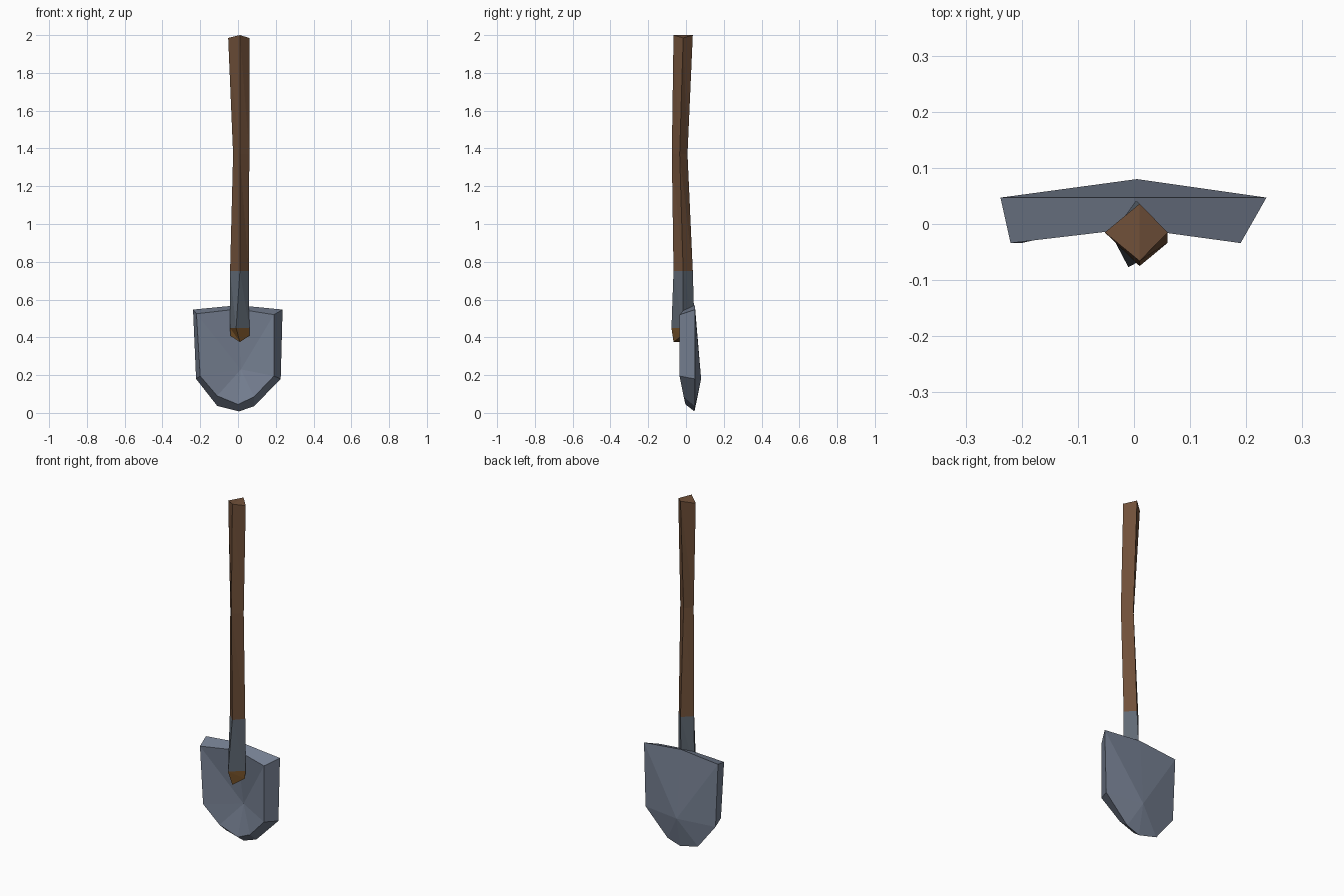
import bpy, bmesh

if "Cube" in bpy.data.objects:
    bpy.data.objects.remove(bpy.data.objects["Cube"])


def material(name, rgb):
    lin = [((c / 255 + 0.055) / 1.055) ** 2.4 for c in rgb]
    m = bpy.data.materials.new(name)
    m.diffuse_color = (*lin, 1)
    m.use_nodes = True
    m.node_tree.nodes["Principled BSDF"].inputs["Base Color"].default_value = m.diffuse_color
    return m


wood = material("brown wood", (112, 80, 57))
end_wood = material("ochre wood", (108, 74, 36))
steel = material("blue grey steel", (118, 128, 146))
dark_steel = material("dark steel", (96, 105, 116))


def finish(name, bm, mat):
    bmesh.ops.recalc_face_normals(bm, faces=bm.faces[:])
    me = bpy.data.meshes.new(name)
    bm.to_mesh(me)
    bm.free()
    me.materials.append(mat)
    ob = bpy.data.objects.new(name, me)
    bpy.context.collection.objects.link(ob)
    return ob


def diamond(z, left, right, front, back, ridge_front=0.01, ridge_back=0.01, dz=0.0):
    """Four-cornered cross-section; side corners shifted by dz in height."""
    my = (front + back) / 2
    return [(left, my, z + dz), (ridge_front, front, z),
            (right, my, z + dz), (ridge_back, back, z)]


def diamond_rod(name, rings, mat):
    bm = bmesh.new()
    rows = [[bm.verts.new(p) for p in r] for r in rings]
    for a, b in zip(rows, rows[1:]):
        for i in range(4):
            j = (i + 1) % 4
            bm.faces.new((a[i], a[j], b[j]))
            bm.faces.new((a[i], b[j], b[i]))
    # ends folded along the front-back ridge
    for l, f, r, k in (rows[0], rows[-1]):
        bm.faces.new((l, f, k))
        bm.faces.new((f, r, k))
    return finish(name, bm, mat)


# Shaft, metal socket and exposed wooden end share their joining sections
top = diamond(2.0, -0.052, 0.06, -0.066, 0.036, dz=-0.015)
waist = diamond(1.37, -0.026, 0.06, -0.075, 0.008)
joint = diamond(0.75, -0.042, 0.057, -0.066, 0.036)
socket_end = diamond(0.45, -0.042, 0.06, -0.077, 0.045, -0.01, 0.0)
tip = diamond(0.375, -0.04, 0.06, -0.066, 0.02, dz=0.033)
diamond_rod("handle", [top, waist, joint], wood)
diamond_rod("socket", [joint, socket_end], dark_steel)
diamond_rod("handle_end", [socket_end, tip], end_wood)

# Blade: front and back outlines, each fanned to an off-plane centre
front = [(-0.22, -0.034, 0.525), (0, -0.008, 0.55), (0.19, -0.034, 0.52),
         (0.19, -0.034, 0.195), (0.085, -0.012, 0.085), (0, -0.003, 0.045),
         (-0.11, -0.012, 0.09), (-0.2, -0.034, 0.195)]
back = [(-0.238, 0.047, 0.547), (0, 0.047, 0.57), (0.236, 0.047, 0.547),
        (0.226, 0.047, 0.18), (0.085, 0.047, 0.035), (0.005, 0.045, 0.008),
        (-0.11, 0.047, 0.037), (-0.222, 0.047, 0.18)]
bm = bmesh.new()
f = [bm.verts.new(p) for p in front]
b = [bm.verts.new(p) for p in back]
fc = bm.verts.new((0.015, 0.03, 0.23))
bc = bm.verts.new((0.005, 0.08, 0.18))
for i in range(8):
    j = (i + 1) % 8
    bm.faces.new((f[i], f[j], fc))
    bm.faces.new((b[j], b[i], bc))
    bm.faces.new((f[j], f[i], b[i], b[j]))
finish("blade", bm, steel)
